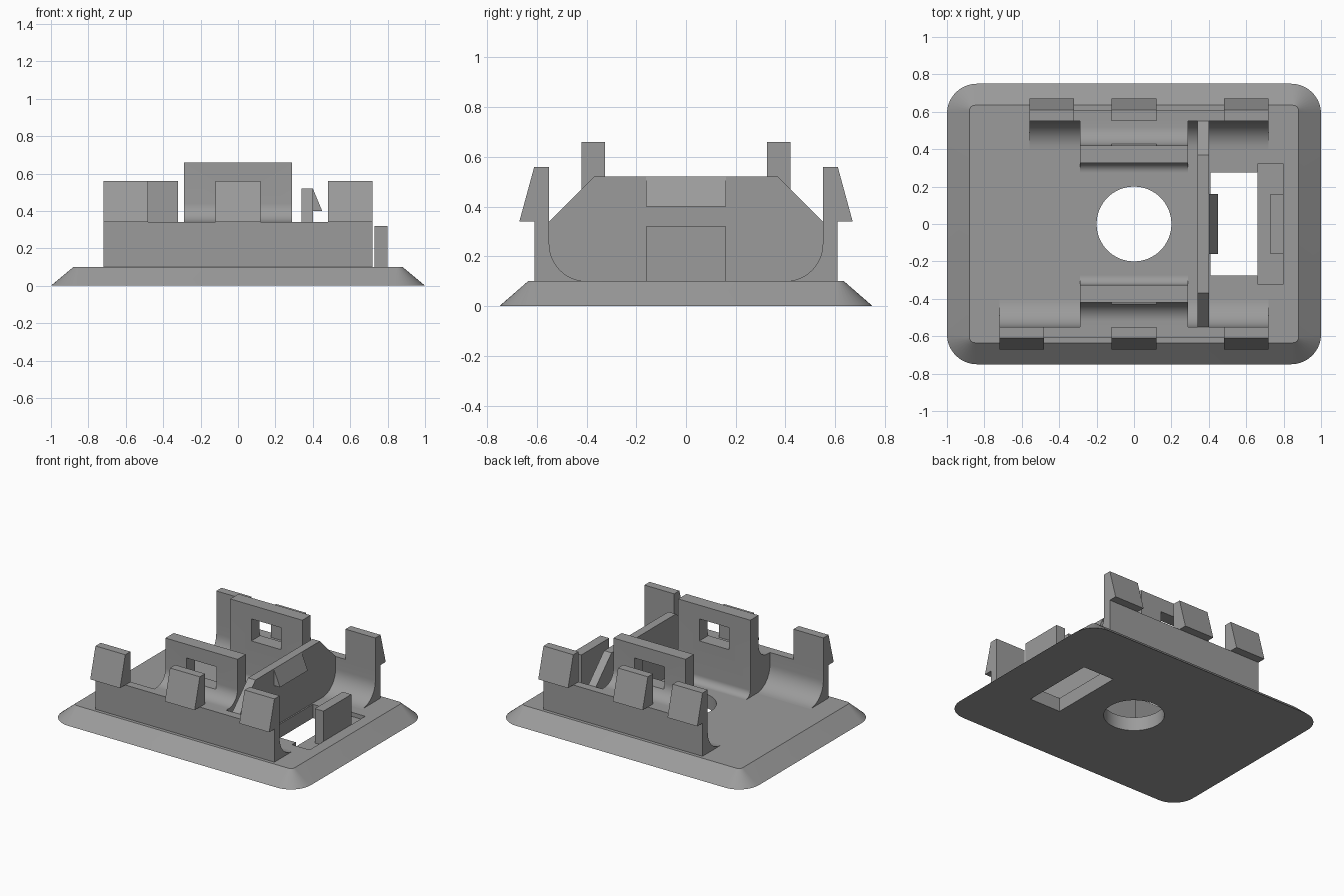
import bpy, bmesh, math
from mathutils import Vector

if "Cube" in bpy.data.objects:
    bpy.data.objects.remove(bpy.data.objects["Cube"])

grey = bpy.data.materials.new("mid_grey")
grey.diffuse_color = (0.33, 0.33, 0.33, 1)
grey.use_nodes = True
grey.node_tree.nodes["Principled BSDF"].inputs["Base Color"].default_value = grey.diffuse_color


def finish(name, bm):
    """Turn a bmesh into a named grey object."""
    bmesh.ops.recalc_face_normals(bm, faces=bm.faces)
    me = bpy.data.meshes.new(name)
    bm.to_mesh(me)
    bm.free()
    me.materials.append(grey)
    ob = bpy.data.objects.new(name, me)
    bpy.context.collection.objects.link(ob)
    return ob


def loft(name, rings):
    """Closed solid through rings of equal length."""
    bm = bmesh.new()
    vs = [[bm.verts.new(p) for p in ring] for ring in rings]
    n = len(vs[0])
    bm.faces.new(vs[0])
    bm.faces.new(vs[-1])
    for lo, hi in zip(vs, vs[1:]):
        for i in range(n):
            j = (i + 1) % n
            bm.faces.new((lo[i], lo[j], hi[j], hi[i]))
    return finish(name, bm)


def along_x(name, pts, x0, x1, side=1):
    """Extrude a (y, z) profile along x; side mirrors it in y."""
    return loft(name, [[(x, side * y, z) for y, z in pts] for x in (x0, x1)])


def box(name, x0, x1, y0, y1, z0, z1):
    return along_x(name, [(y0, z0), (y1, z0), (y1, z1), (y0, z1)], x0, x1)


def arc(cx, cy, r, a0, a1, n=12):
    return [(cx + r * math.cos(math.radians(a0 + (a1 - a0) * i / n)),
             cy + r * math.sin(math.radians(a0 + (a1 - a0) * i / n)))
            for i in range(n + 1)]


def rounded(hx, hy, r, z):
    pts = []
    for k, (sx, sy) in enumerate([(1, 1), (-1, 1), (-1, -1), (1, -1)]):
        pts += arc(sx * (hx - r), sy * (hy - r), r, 90 * k, 90 * k + 90, 10)
    return [(x, y, z) for x, y in pts]


def cut(ob, cutter):
    mod = ob.modifiers.new("cut", "BOOLEAN")
    mod.operation = "DIFFERENCE"
    mod.solver = "EXACT"
    mod.object = cutter
    bpy.context.view_layer.objects.active = ob
    bpy.ops.object.modifier_apply(modifier=mod.name)
    bpy.data.objects.remove(cutter)


# Bevelled base plate with round hole, slot and shallow tab recess
base = loft("base_plate", [rounded(1.0, 0.75, 0.16, 0),
                           rounded(0.88, 0.635, 0.03, 0.1)])
ring = arc(0, 0, 0.2, 0, 360, 64)[:-1]
cut(base, loft("hole_cutter", [[(x, y, z) for x, y in ring] for z in (-0.1, 0.2)]))
cut(base, box("slot_cutter", 0.41, 0.66, -0.275, 0.275, -0.1, 0.2))
cut(base, box("recess_cutter", 0.659, 0.80, -0.32, 0.32, 0.07, 0.2))

# Profiles of the filleted wall, the window panel and the snap hook
wall = [(0.61, 0.08), (0.61, 0.34), (0.55, 0.34)] \
    + arc(0.40, 0.25, 0.15, 0, -90) + [(0.40, 0.08)]
panel = [(0.56, 0.08), (0.56, 0.34)] + arc(0.52, 0.44, 0.10, -90, -180) \
    + [(0.42, 0.66), (0.325, 0.66)] + arc(0.275, 0.15, 0.05, 0, -90) \
    + [(0.275, 0.08)]
hook = [(0.55, 0.34), (0.67, 0.34), (0.61, 0.56), (0.55, 0.56)]

for side, label, left in ((-1, "front", -0.72), (1, "back", -0.56)):
    along_x(label + "_wall", wall, left, 0.72, side)
    p = along_x(label + "_panel", panel, -0.29, 0.29, side)
    cut(p, box("window_cutter", -0.12, 0.12, min(side * 0.2, side * 0.535),
               max(side * 0.2, side * 0.535), 0.40, 0.56))
    for i, x in enumerate((left, -0.12, 0.48)):
        along_x(f"{label}_hook_{i + 1}", hook, x, x + 0.24, side)

# Cross rib with chamfered shoulders and its wedge catch
along_x("cross_rib", [(-0.55, 0.08), (0.55, 0.08), (0.55, 0.34), (0.37, 0.52),
                      (-0.37, 0.52), (-0.55, 0.34)], 0.34, 0.40)
loft("rib_catch", [[(0.395, y, 0.40), (0.45, y, 0.40), (0.40, y, 0.52),
                    (0.395, y, 0.52)] for y in (-0.16, 0.16)])

# Upright tab beside the slot
box("end_tab", 0.73, 0.80, -0.16, 0.16, 0.06, 0.32)

# Smooth the curves and keep the hard edges
for ob in bpy.context.scene.objects:
    ob.select_set(True)
    bpy.context.view_layer.objects.active = ob
bpy.ops.object.shade_smooth_by_angle(angle=math.radians(30))
